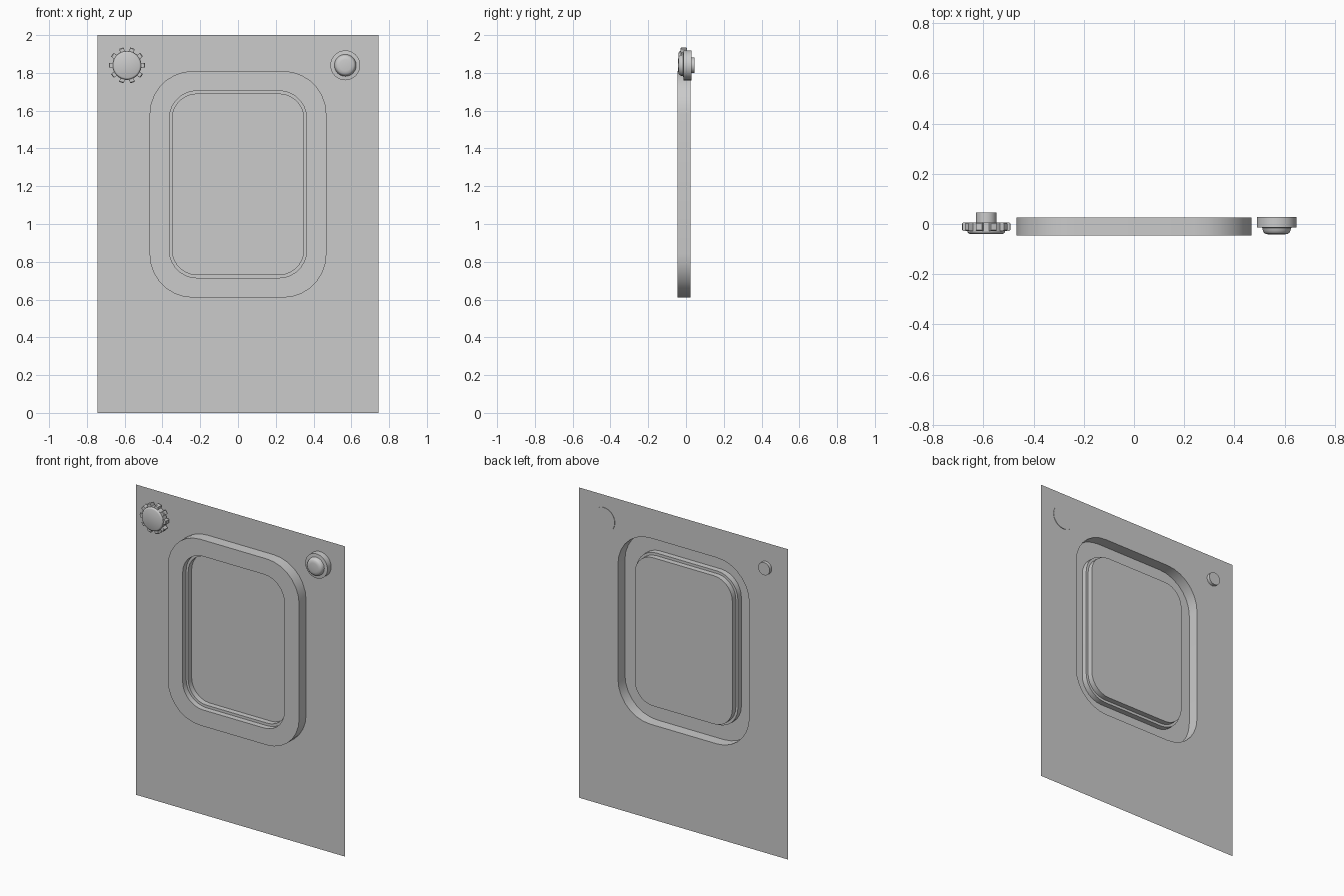
import bpy, bmesh
from math import sin, cos, pi, radians

if "Cube" in bpy.data.objects:
    bpy.data.objects.remove(bpy.data.objects["Cube"])

BACK, FRONT = 0.025, -0.046   # panel plane and foremost face
CZ = 1.21                     # window centre height


def finish(name, bm, angle=35):
    me = bpy.data.meshes.new(name)
    bm.normal_update()
    bm.to_mesh(me)
    bm.free()
    ob = bpy.data.objects.new(name, me)
    bpy.context.collection.objects.link(ob)
    bpy.ops.object.select_all(action='DESELECT')
    ob.select_set(True)
    bpy.context.view_layer.objects.active = ob
    bpy.ops.object.shade_smooth_by_angle(angle=radians(angle))
    return ob


def round_rect(w, h, r, y, seg=7):
    """Rounded rectangle of half sizes w, h around the window centre."""
    pts = []
    for q, (sx, sz) in enumerate([(1, 1), (-1, 1), (-1, -1), (1, -1)]):
        for i in range(seg + 1):
            a = (q + i / seg) * pi / 2
            pts.append((sx * (w - r) + r * cos(a), y, CZ + sz * (h - r) + r * sin(a)))
    return pts


def ring(cx, cz, r, y, n=40):
    return [(cx + r * cos(2 * pi * i / n), y, cz + r * sin(2 * pi * i / n)) for i in range(n)]


def loft(name, loops, cap_start=False, cap_end=False):
    bm = bmesh.new()
    vs = [[bm.verts.new(p) for p in lp] for lp in loops]
    n = len(vs[0])
    for a, b in zip(vs, vs[1:]):
        for i in range(n):
            j = (i + 1) % n
            bm.faces.new((a[i], a[j], b[j], b[i]))
    if cap_start:
        bm.faces.new(vs[0][::-1])
    if cap_end:
        bm.faces.new(vs[-1])
    # faces must look outwards, towards the front (-y)
    bmesh.ops.reverse_faces(bm, faces=bm.faces[:])
    if cap_start and cap_end:
        bmesh.ops.recalc_face_normals(bm, faces=bm.faces[:])
    return finish(name, bm)


# thin door panel with the rounded opening
bm = bmesh.new()
edges = []
for lp in ([(-.745, BACK, 0), (.745, BACK, 0), (.745, BACK, 2), (-.745, BACK, 2)],
           round_rect(.468, .6, .23, BACK)):
    v = [bm.verts.new(p) for p in lp]
    edges += [bm.edges.new((v[i], v[(i + 1) % len(v)])) for i in range(len(v))]
bmesh.ops.triangle_fill(bm, edges=edges, use_beauty=True, normal=(0, -1, 0))
finish("door_panel", bm)

# hollow raised window frame, open at the back, with an inner step and pane
loft("window_frame", [
    round_rect(.468, .6, .23, BACK),
    round_rect(.468, .6, .23, FRONT),
    round_rect(.363, .495, .145, FRONT),
    round_rect(.363, .495, .145, -.01),
    round_rect(.348, .478, .13, -.01),
    round_rect(.348, .478, .13, BACK)])
bm = bmesh.new()
bm.faces.new([bm.verts.new(p) for p in reversed(round_rect(.348, .478, .13, BACK))])
finish("window_pane", bm)

# round push button with collar
KX, KZ = .568, 1.84
loft("push_button", [ring(KX, KZ, r, y) for r, y in [
    (.079, .028), (.079, -.013), (.058, -.015), (.055, -.026),
    (.051, -.034), (.045, -.039), (.03, -.042)]], True, True)

# toothed dial: gear outline, domed cap and shaft through the panel
GX, GZ, TEETH = -.588, 1.84, 10


def gear(y, out):
    pts = []
    for t in range(TEETH):
        for f, r in [(-.5, .077), (-.27, .077), (-.2, out), (0, out), (.2, out), (.27, .077)]:
            a = 2 * pi * (t + f) / TEETH
            pts.append((GX + r * cos(a), y, GZ + r * sin(a)))
    return pts


loft("dial_gear", [gear(.006, .092), gear(.002, .096), gear(-.024, .096), gear(-.028, .092)], True, True)
loft("dial_cap", [ring(GX, GZ, r, y) for r, y in [
    (.075, -.02), (.075, -.031), (.072, -.036), (.066, -.039)]], True, True)
loft("dial_shaft", [ring(GX, GZ, .041, y) for y in (.046, .004)], True, True)
